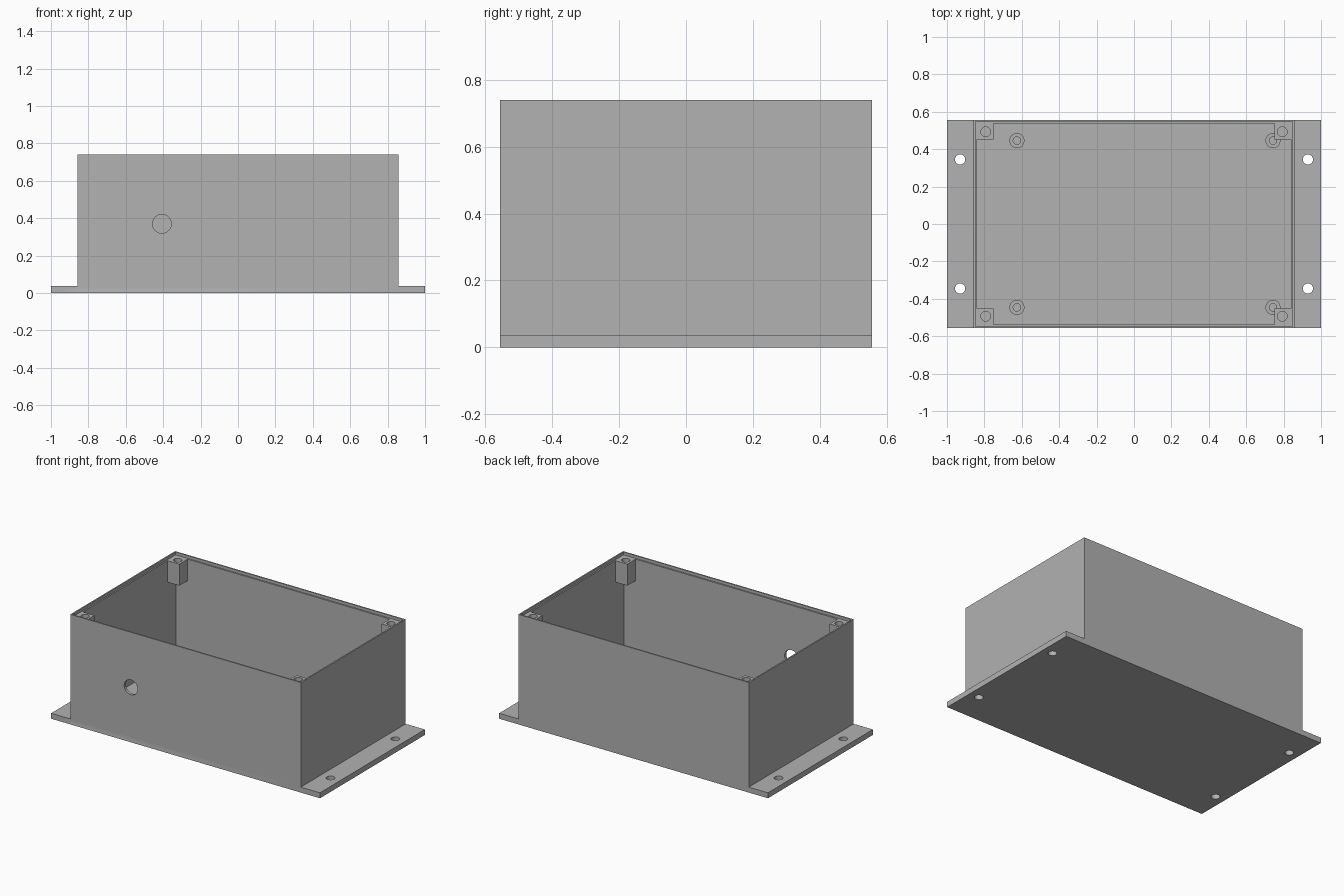
import bpy

default = bpy.data.objects.get("Cube")
if default:
    bpy.data.objects.remove(default, do_unlink=True)

grey = bpy.data.materials.new("plain grey")
grey.use_nodes = True
COLOUR = (0.445, 0.445, 0.445, 1)
grey.diffuse_color = COLOUR
grey.node_tree.nodes["Principled BSDF"].inputs["Base Color"].default_value = COLOUR

# Main dimensions
HALF_X, HALF_Y, HEIGHT = 0.858, 0.557, 0.74
FLOOR, WALL, LIP = 0.037, 0.0186, 0.0093
RECESS = HEIGHT - 0.019
POST, POST_LEN = 0.087, 0.145


def block(name, x0, x1, y0, y1, z0, z1):
    bpy.ops.mesh.primitive_cube_add(
        size=1, location=((x0 + x1) / 2, (y0 + y1) / 2, (z0 + z1) / 2))
    obj = bpy.context.object
    obj.name = name
    obj.scale = (x1 - x0, y1 - y0, z1 - z0)
    bpy.ops.object.transform_apply(location=True, rotation=False, scale=True)
    obj.data.materials.append(grey)
    return obj


def centred(name, hx, hy, z0, z1):
    return block(name, -hx, hx, -hy, hy, z0, z1)


def rod(name, x, y, z, radius, depth, tilt=0):
    bpy.ops.mesh.primitive_cylinder_add(
        vertices=40, radius=radius, depth=depth, location=(x, y, z), rotation=(tilt, 0, 0))
    obj = bpy.context.object
    obj.name = name
    bpy.ops.object.transform_apply(location=True, rotation=True, scale=True)
    obj.data.materials.append(grey)
    return obj


def combine(target, tool, operation="DIFFERENCE"):
    tool.hide_render = True
    mod = target.modifiers.new("combine", "BOOLEAN")
    mod.operation, mod.object, mod.solver = operation, tool, "EXACT"
    bpy.context.view_layer.objects.active = target
    bpy.ops.object.modifier_apply(modifier=mod.name)
    bpy.data.objects.remove(tool, do_unlink=True)


def smooth(obj):
    bpy.ops.object.select_all(action="DESELECT")
    obj.select_set(True)
    bpy.context.view_layer.objects.active = obj
    bpy.ops.object.shade_smooth_by_angle()


CORNERS = [(sx, sy) for sx in (-1, 1) for sy in (-1, 1)]

# Enclosure: tall box on a base plate, hollowed, with a stepped rim for a lid
box = centred("enclosure", HALF_X, HALF_Y, 0, HEIGHT)
combine(box, centred("base_plate", 1, HALF_Y, 0, FLOOR), "UNION")
combine(box, centred("cavity", HALF_X - WALL, HALF_Y - WALL, FLOOR, HEIGHT + 0.1))
combine(box, centred("lid_recess", HALF_X - LIP, HALF_Y - LIP, RECESS, HEIGHT + 0.1))

# Mounting holes in the flanges and cable hole in the front wall
for sx, sy in CORNERS:
    combine(box, rod("mount_hole", sx * 0.93, sy * 0.345, 0, 0.027, 0.2))
combine(box, rod("cable_hole", -0.407, -HALF_Y, 0.37, 0.05, 0.2, 1.5707963))
smooth(box)

# Lid screw posts hanging in the corners
for sx, sy in CORNERS:
    xs = sorted((sx * (HALF_X - WALL), sx * (HALF_X - WALL - POST)))
    ys = sorted((sy * (HALF_Y - WALL), sy * (HALF_Y - WALL - POST)))
    post = block("lid_screw_post", *xs, *ys, RECESS - POST_LEN, RECESS)
    combine(post, rod("screw_hole", sx * 0.793, sy * 0.493, RECESS, 0.026, 0.4))
    smooth(post)

# Circuit board standoffs on the floor
for x in (-0.626, 0.743):
    for sy in (-1, 1):
        y = sy * 0.446
        standoff = rod("board_standoff", x, y, FLOOR + 0.0375, 0.04, 0.075)
        combine(standoff, rod("standoff_hole", x, y, FLOOR + 0.0375, 0.02, 0.2))
        smooth(standoff)
